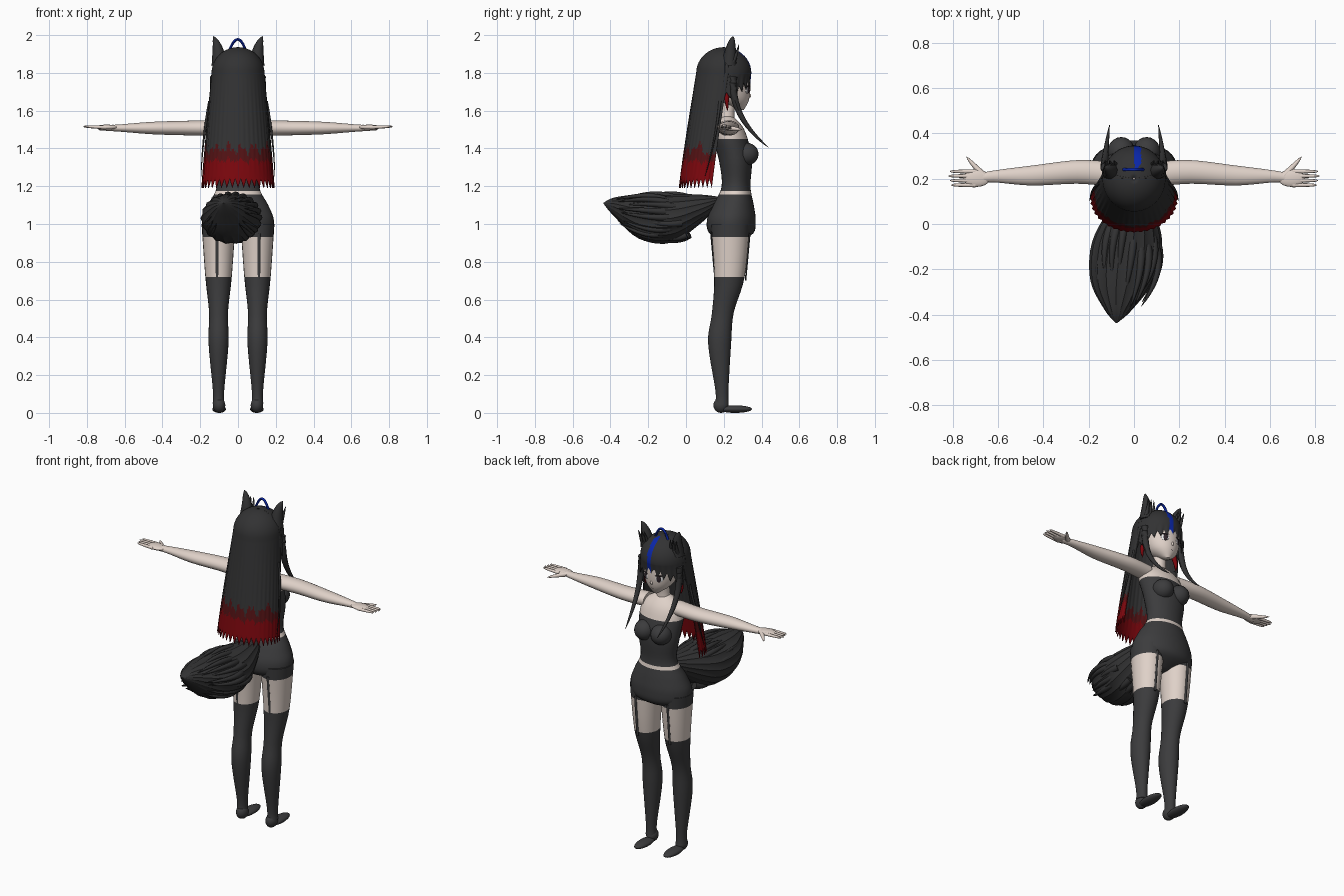
import bpy, bmesh, math, random
from mathutils import Vector

random.seed(4)
if "Cube" in bpy.data.objects:
    bpy.data.objects.remove(bpy.data.objects["Cube"])


def material(name, *rgb):
    m = bpy.data.materials.new(name)
    m.use_nodes = True
    m.diffuse_color = (*rgb, 1)
    m.node_tree.nodes["Principled BSDF"].inputs["Base Color"].default_value = (*rgb, 1)
    return m


SKIN = material("skin", .74, .64, .58)
CLOTH = material("charcoal cloth", .045, .045, .047)
HAIR = material("black hair", .032, .032, .033)
DARK_RED = material("dark red hair", .085, .006, .007)
RED = material("red hair", .2, .002, .004)
BLUE = material("blue hair", .003, .02, .4)
WHITE = material("eye white", .8, .8, .8)
IRIS = material("dark iris", .03, .02, .025)


def finish(name, bm, mats, rule=None, cuts=(), angle=45):
    """Cut at the given heights, colour faces by rule, and make the object."""
    for z in cuts:
        bmesh.ops.bisect_plane(bm, geom=bm.verts[:] + bm.edges[:] + bm.faces[:],
                               plane_co=(0, 0, z), plane_no=(0, 0, 1))
    bmesh.ops.recalc_face_normals(bm, faces=bm.faces[:])
    for face in bm.faces:
        face.smooth = True
        if rule:
            face.material_index = rule(face.calc_center_median())
    mesh = bpy.data.meshes.new(name)
    bm.to_mesh(mesh)
    bm.free()
    mesh.set_sharp_from_angle(angle=math.radians(angle))
    for m in mats:
        mesh.materials.append(m)
    ob = bpy.data.objects.new(name, mesh)
    bpy.context.scene.collection.objects.link(ob)
    return ob


def bridge(rings, closed=True):
    """Join rows of points into a surface, capped when the rows are closed."""
    bm = bmesh.new()
    rows = [[bm.verts.new(point) for point in ring] for ring in rings]
    for low, high in zip(rows, rows[1:]):
        for k in range(0 if closed else 1, len(low)):
            bm.faces.new((low[k], low[k - 1], high[k - 1], high[k]))
    if closed:
        bm.faces.new(rows[0])
        bm.faces.new(rows[-1])
    return bm


def refine(rows, steps=5):
    """Smoothly interpolate between the given cross-sections."""
    padded = [rows[0], *rows, rows[-1]]
    for i in range(len(rows) - 1):
        for k in range(steps):
            t = k / steps
            yield [b + t / 2 * (c - a + t * (2*a - 5*b + 4*c - d + t * (3*(b - c) + d - a)))
                   for a, b, c, d in zip(*padded[i:i + 4])]
    yield rows[-1]


def loft(name, axis, rows, ratio, mats, offset=0, lean=0, side=1, segments=24, ridge=0, **kw):
    """Rounded limb or body from rows of (place along axis, centre, radius)."""
    rings = []
    for place, centre, radius in refine(rows):
        ring = []
        for k in range(segments):
            turn = math.tau * k / segments
            r = radius * (1 - ridge * (k % 2))
            p, q = r * math.cos(turn), r * ratio * math.sin(turn)
            if axis == "x":
                point = (place, centre + p, offset + q)
            elif axis == "y":
                point = (offset + lean * place + p, place, centre + q)
            else:
                point = (offset + p, centre + q, place)
            ring.append((point[0] * side, point[1], point[2]))
        rings.append(ring)
    return finish(name, bridge(rings), mats, **kw)


def strand(name, points, radius, mat, side=1, taper=.6, segments=8, steps=12):
    """Tapered tuft, finger or lock along a bend through three points."""
    a, b, c = (Vector((x * side, y, z)) for x, y, z in points)
    rings = []
    for i in range(steps + 1):
        t = i / steps
        middle = a.lerp(b, t).lerp(b.lerp(c, t), t)
        frame = (b.lerp(c, t) - a.lerp(b, t)).to_track_quat("Z", "Y")
        r = max(radius * (1 - t) ** taper, radius / 20)
        turns = [math.tau * k / segments for k in range(segments)]
        rings.append([middle + frame @ Vector((r * math.cos(u), r * math.sin(u), 0)) for u in turns])
    return finish(name, bridge(rings), [mat])


def ball(name, loc, size, mat, turn=0):
    bm = bmesh.new()
    bmesh.ops.create_uvsphere(bm, u_segments=20, v_segments=12, radius=1)
    ob = finish(name, bm, [mat])
    ob.location, ob.scale, ob.rotation_euler.z = loc, size, turn


def hair_shell(name, start, end, columns, drop, fringe, mats, rule):
    """Dome over the crown, then a ridged fall with a jagged hem."""
    dome = [(math.radians(angle), 0) for angle in range(2, 90, 8)]
    fall = [(math.pi / 2, i / 30) for i in range(31)]
    rows = []
    for tilt, u in dome + fall:
        down = drop * u
        row = []
        for k in range(columns + 1):
            turn = math.radians(start + (end - start) * k / columns)
            wave = abs(k % 4 - 2)
            r = math.sin(tilt) * (1 + .02 * u * (wave - 1))
            row.append(((.14 + .09 * down) * r * math.sin(turn),
                        .2 - .16 * down + .146 * r * math.cos(turn),
                        1.8 + .136 * math.cos(tilt) - down - fringe(wave, turn) * u ** 4))
        rows.append(row)
    ob = finish(name, bridge(rows, closed=False), mats, rule, angle=60)
    ob.modifiers.new("thickness", "SOLIDIFY").thickness = .005


# Torso with shorts, bare waist and strapless top
loft("torso", "z", [(.9, .24, .04), (.95, .24, .17), (1.02, .24, .19), (1.1, .25, .16),
                    (1.2, .265, .112), (1.35, .26, .13), (1.5, .22, .13), (1.57, .22, .04)],
     .68, [CLOTH, SKIN], segments=32, cuts=(1.155, 1.175, 1.45),
     rule=lambda c: int(1.155 < c.z < 1.175 or c.z > 1.45))
loft("neck", "z", [(1.5, .215, .05), (1.58, .22, .038), (1.67, .23, .038)], .95, [SKIN])

# Head and face
loft("head", "z", [(1.604, .29, .015), (1.66, .25, .08), (1.75, .23, .105), (1.85, .22, .095),
                   (1.91, .21, .03)], 1.05, [SKIN], segments=32)
ball("nose", (0, .333, 1.68), (.008, .012, .012), SKIN)
ball("mouth", (0, .325, 1.645), (.014, .004, .003), IRIS)

for side, word in ((1, "left"), (-1, "right")):
    # Eye and bust
    ball(word + "_eye_white", (.046 * side, .326, 1.71), (.023, .004, .02), WHITE, -side / 2)
    ball(word + "_iris", (.045 * side, .329, 1.71), (.013, .004, .02), IRIS, -side / 2)
    ball(word + "_upper_lash", (.046 * side, .328, 1.73), (.025, .004, .004), IRIS, -side / 2)
    ball(word + "_bust", (.056 * side, .32, 1.37), (.06, .064, .06), CLOTH)

    # Leg with stocking, bare thigh and shorts, then foot
    loft(word + "_leg", "z", [(.05, .19, .031), (.12, .19, .03), (.37, .178, .053), (.53, .195, .05),
                              (.72, .23, .07), (1, .235, .09)], 1.15, [CLOTH, SKIN], offset=.103,
         side=side, cuts=(.72, .93), rule=lambda c: int(.72 < c.z < .93))
    ball(word + "_heel", (.1 * side, .185, .04), (.033, .04, .04), CLOTH)
    ball(word + "_toes", (.1 * side, .26, .02), (.036, .09, .02), CLOTH)
    for front, label in ((1, "front"), (-1, "back")):
        loft(f"{word}_{label}_garter", "z", [(.7, .235 + front * .08, .008),
                                             (.95, .235 + front * .103, .008)],
             .5, [CLOTH], offset=.11, side=side, segments=8)

    # Arm and hand
    loft(word + "_arm", "x", [(.1, .22, .055), (.25, .23, .052), (.45, .214, .044), (.62, .21, .026),
                              (.7, .2, .02)], .75, [SKIN], offset=1.508, side=side)
    ball(word + "_palm", (.695 * side, .202, 1.512), (.06, .038, .014), SKIN)
    for i in range(4):
        y = .172 + .02 * i
        reach = .82 - .006 * abs(i - 2)
        strand(f"{word}_finger_{i + 1}", [(.7, y, 1.512), (.77, y, 1.514), (reach, y, 1.516)],
               .01, SKIN, side, taper=.3)
    strand(word + "_thumb", [(.66, .21, 1.51), (.7, .25, 1.505), (.74, .297, 1.5)],
           .016, SKIN, side, taper=.5)

    # Animal ear with fur tufts
    strand(word + "_ear", [(.1, .23, 1.84), (.1, .235, 1.94), (.13, .25, 1.993)], .042, HAIR, side)
    for i in range(3):
        x = .08 + .02 * i
        strand(f"{word}_ear_tuft_{i + 1}", [(x, .25, 1.86), (x, .27, 1.9), (x + .01, .28, 1.95)],
               .012, HAIR, side)

    # Front lock, red under-hair and thin outer strand
    strand(word + "_front_lock", [(.125, .25, 1.78), (.14, .23, 1.57), (.108, .437, 1.405)],
           .023, HAIR, side)
    strand(word + "_under_lock", [(.11, .215, 1.69), (.13, .215, 1.64), (.12, .22, 1.6)],
           .016, RED, side)
    strand(word + "_side_strand", [(.15, .18, 1.65), (.19, .16, 1.45), (.195, .1, 1.25)],
           .008, HAIR, side)


# Long back hair with red ends
def hair_colour(c):
    wave = .02 * math.sin(c.x * 95) + .015 * math.sin(c.x * 210)
    if c.z > 1.4 + wave:
        return 0
    return 1 if c.z > 1.335 + wave / 2 else 2


hair_shell("back_hair", 80, 280, 88, .56, lambda wave, turn: .025 * wave,
           [HAIR, DARK_RED, RED], hair_colour)

# Fringe with a blue streak
hair_shell("fringe", -88, 88, 48, .055,
           lambda wave, turn: .02 * wave - .01 + .06 * math.sin(turn) ** 4,
           [HAIR, BLUE], lambda c: int(.002 < c.x < .03 and c.y > .25))
strand("hair_loop", [(-.045, .24, 1.92), (0, .24, 2.035), (.04, .24, 1.92)], .007, BLUE, taper=0)

# Bushy tail with overlapping tufts
loft("tail", "y", [(.17, 1.12, .03), (.08, 1.08, .09), (-.08, 1.03, .155), (-.25, 1.04, .14),
                   (-.38, 1.09, .06), (-.437, 1.11, .003)], .85, [HAIR],
     offset=-.02, lean=.13, segments=36, ridge=.05, angle=30)
for i in range(22):
    turn = math.tau * i / 22
    across, up = math.cos(turn), .85 * math.sin(turn)
    y = random.uniform(-.2, -.05)
    strand(f"tail_tuft_{i + 1}", [(.12 * across - .02, y + .08, 1.035 + .12 * up),
                                  (.18 * across - .035, y - .03, 1.03 + .18 * up),
                                  (.09 * across - .055, y - .18, 1.06 + .09 * up)], .02, HAIR)
